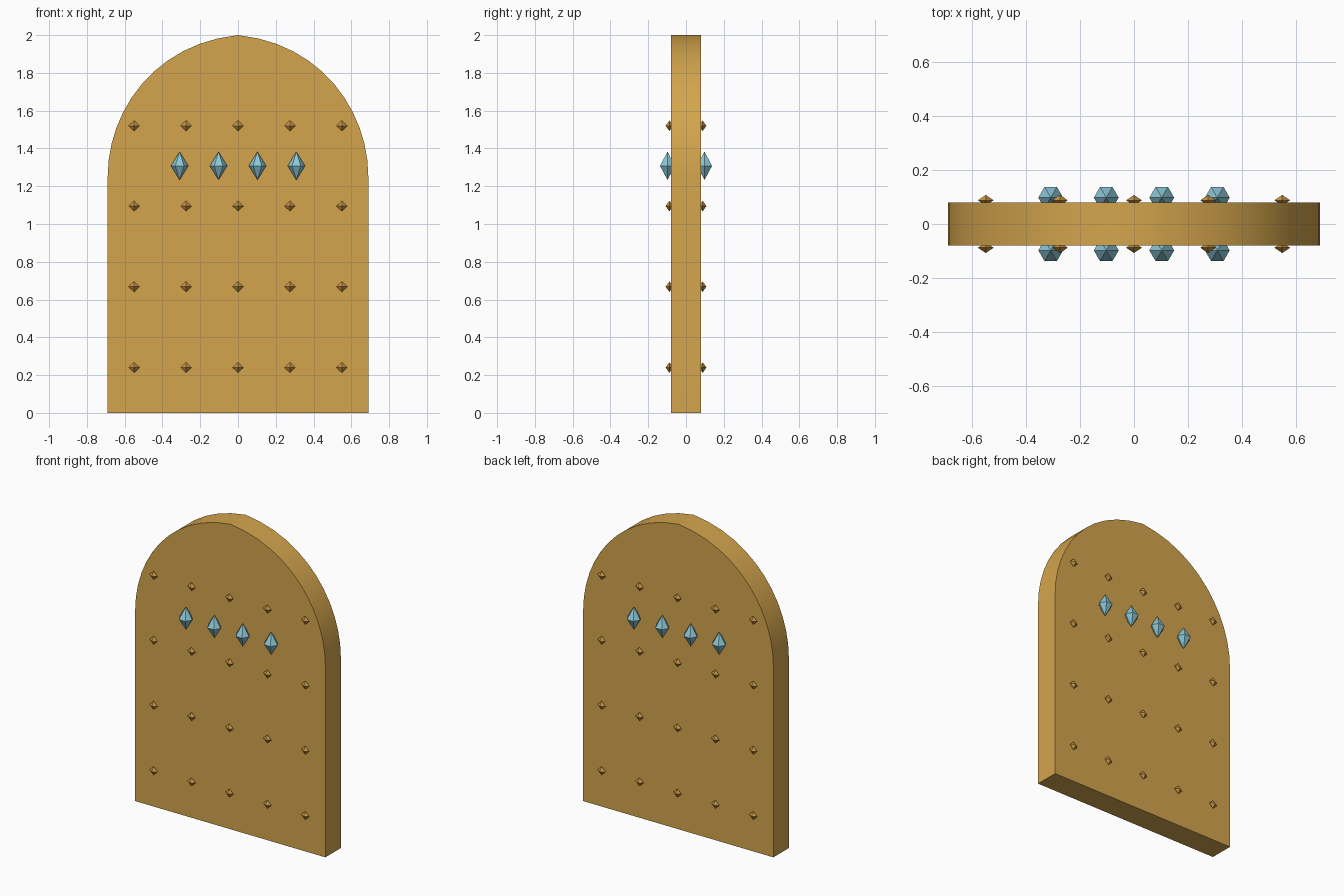
import bpy, bmesh, math
from mathutils import Vector
from mathutils.geometry import interpolate_bezier

if "Cube" in bpy.data.objects:
    bpy.data.objects.remove(bpy.data.objects["Cube"])


def material(name, color):
    m = bpy.data.materials.new(name)
    m.diffuse_color = (*color, 1)
    m.use_nodes = True
    m.node_tree.nodes["Principled BSDF"].inputs["Base Color"].default_value = m.diffuse_color
    return m


GOLD = material("golden wood", (0.658, 0.376, 0.074))
BRASS = material("brass", (0.578, 0.300, 0.055))
GLASS = material("pale blue glass", (0.262, 0.578, 0.680))


def finish(bm, name, mat):
    bmesh.ops.recalc_face_normals(bm, faces=bm.faces)
    mesh = bpy.data.meshes.new(name)
    bm.to_mesh(mesh)
    bm.free()
    mesh.materials.append(mat)
    obj = bpy.data.objects.new(name, mesh)
    bpy.context.collection.objects.link(obj)
    return obj


def bipyramid(name, center, sides, radius, depth, half_height, mat):
    """Faceted stone: a ring of corners with a point above and below."""
    bm = bmesh.new()
    c = Vector(center)
    ring = []
    for i in range(sides):
        a = math.tau * i / sides
        ring.append(bm.verts.new(c + Vector((radius * math.cos(a), depth * math.sin(a), 0))))
    for s in (-1, 1):
        tip = bm.verts.new(c + Vector((0, 0, s * half_height)))
        for i in range(sides):
            bm.faces.new((ring[i], ring[(i + 1) % sides], tip))
    return finish(bm, name, mat)


# Door slab: straight sides below a slightly pointed arch
HALF_DEPTH = 0.08
arch = interpolate_bezier(Vector((0.69, 1.25)), Vector((0.69, 1.60)),
                          Vector((0.44, 1.956)), Vector((0, 2.0)), 13)
right = [Vector((0.69, 0))] + list(arch)
outline = [(p.x, p.y) for p in right] + [(-p.x, p.y) for p in reversed(right[:-1])]
bm = bmesh.new()
face = bm.faces.new([bm.verts.new((x, -HALF_DEPTH, z)) for x, z in outline])
back = bmesh.ops.extrude_face_region(bm, geom=[face], use_keep_orig=True)["geom"]
bmesh.ops.translate(bm, vec=(0, 2 * HALF_DEPTH, 0),
                    verts=[v for v in back if isinstance(v, bmesh.types.BMVert)])
door = finish(bm, "door_slab", GOLD)
bpy.context.view_layer.objects.active = door
door.select_set(True)
bpy.ops.object.shade_smooth_by_angle(angle=math.radians(30))
door.select_set(False)

for side, label in ((-1, "front"), (1, "back")):
    # Rows of small studs
    for z in (0.24, 0.668, 1.095, 1.52):
        for x in (-0.55, -0.275, 0, 0.275, 0.55):
            bipyramid(f"{label}_stud", (x, side * 0.088, z), 4, 0.029, 0.02, 0.028, BRASS)
    # Row of glass gems
    for x in (-0.309, -0.103, 0.103, 0.309):
        bipyramid(f"{label}_gem", (x, side * 0.098, 1.308), 6, 0.046, 0.046, 0.075, GLASS)
